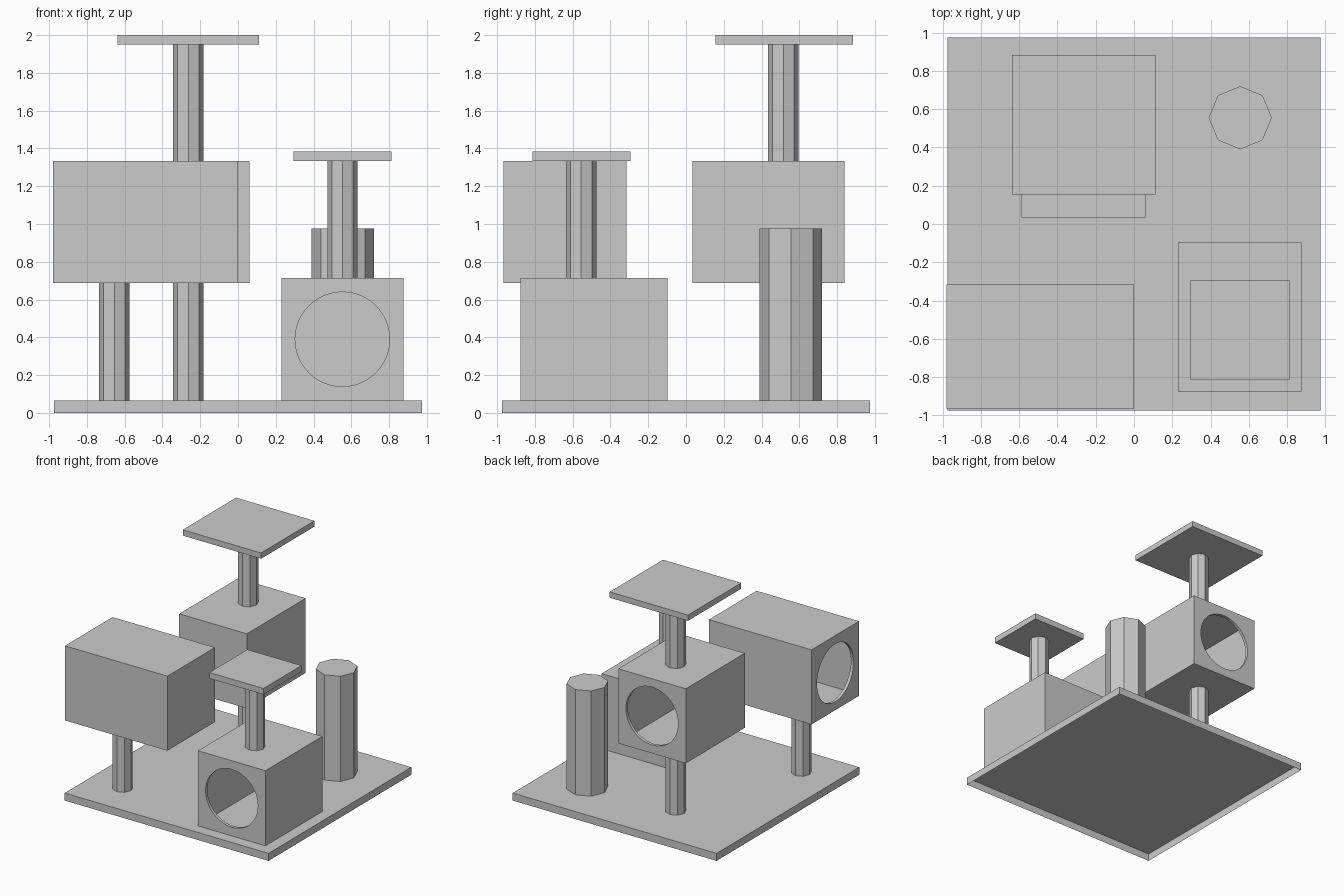
import bpy, bmesh, math
from mathutils import Matrix, Vector

if "Cube" in bpy.data.objects:
    bpy.data.objects.remove(bpy.data.objects["Cube"])

WALL = 0.025


def add_object(name, bm):
    mesh = bpy.data.meshes.new(name)
    bm.to_mesh(mesh)
    bm.free()
    obj = bpy.data.objects.new(name, mesh)
    bpy.context.collection.objects.link(obj)
    return obj


def box(name, lo, hi, open_bottom=False):
    lo, hi = Vector(lo), Vector(hi)
    bm = bmesh.new()
    bmesh.ops.create_cube(bm, size=1, matrix=Matrix.Translation((lo + hi) / 2)
                          @ Matrix.Diagonal((*(hi - lo), 1)))
    if open_bottom:
        bm.normal_update()
        bottom = [f for f in bm.faces if f.normal.z < -0.9]
        bmesh.ops.delete(bm, geom=bottom, context='FACES_ONLY')
    return add_object(name, bm)


def cylinder(name, centre, radius, depth, sides=8, rotation=Matrix()):
    bm = bmesh.new()
    bmesh.ops.create_cone(bm, cap_ends=True, segments=sides, radius1=radius, radius2=radius,
                          depth=depth, matrix=Matrix.Translation(centre) @ rotation)
    return add_object(name, bm)


def post(name, x, y, z0, z1, radius=0.08):
    return cylinder(name, (x, y, (z0 + z1) / 2), radius, z1 - z0)


def den(name, lo, hi, facing):
    """Hollow box with a round doorway on the side it faces."""
    obj = box(name, lo, hi)
    lo, hi, facing = Vector(lo), Vector(hi), Vector(facing)
    pad = Vector((WALL, WALL, WALL))
    cavity = box(name + "_cavity_cutter", lo + pad, hi - pad)
    half = (hi - lo) / 2
    door_at = (lo + hi) / 2 + Vector([f * h for f, h in zip(facing, half)])
    door = cylinder(name + "_door_cutter", door_at, 0.25, 0.2, 48,
                    facing.to_track_quat('Z', 'Y').to_matrix().to_4x4())
    for cutter in (cavity, door):
        mod = obj.modifiers.new("cut", 'BOOLEAN')
        mod.operation = 'DIFFERENCE'
        mod.solver = 'EXACT'
        mod.object = cutter
    # Bake the cuts, then discard the cutters
    bpy.context.view_layer.update()
    evaluated = obj.evaluated_get(bpy.context.evaluated_depsgraph_get())
    mesh = bpy.data.meshes.new_from_object(evaluated)
    obj.modifiers.clear()
    obj.data = mesh
    for cutter in (cavity, door):
        bpy.data.objects.remove(cutter)
    return obj


# Base tray, open underneath
box("base", (-0.975, -0.975, 0), (0.975, 0.975, 0.065), open_bottom=True)

# Three dens, each with a doorway facing outward
den("front_den", (0.23, -0.875, 0.065), (0.875, -0.097, 0.715), (0, -1, 0))
den("left_den", (-0.98, -0.965, 0.688), (0.0, -0.315, 1.333), (-1, 0, 0))
den("back_den", (-0.587, 0.035, 0.688), (0.06, 0.84, 1.333), (0, 1, 0))

# Octagonal supports
post("left_den_post", -0.655, -0.64, 0.065, 0.688)
post("back_den_post", -0.263, 0.515, 0.065, 0.688)
post("high_platform_post", -0.263, 0.515, 1.333, 1.95)
post("low_platform_post", 0.553, -0.555, 0.715, 1.333)
post("scratching_post", 0.555, 0.555, 0.065, 0.975, 0.165)

# Perches
box("low_platform", (0.295, -0.812, 1.333), (0.812, -0.293, 1.385))
box("high_platform", (-0.637, 0.155, 1.95), (0.112, 0.883, 2.0))
